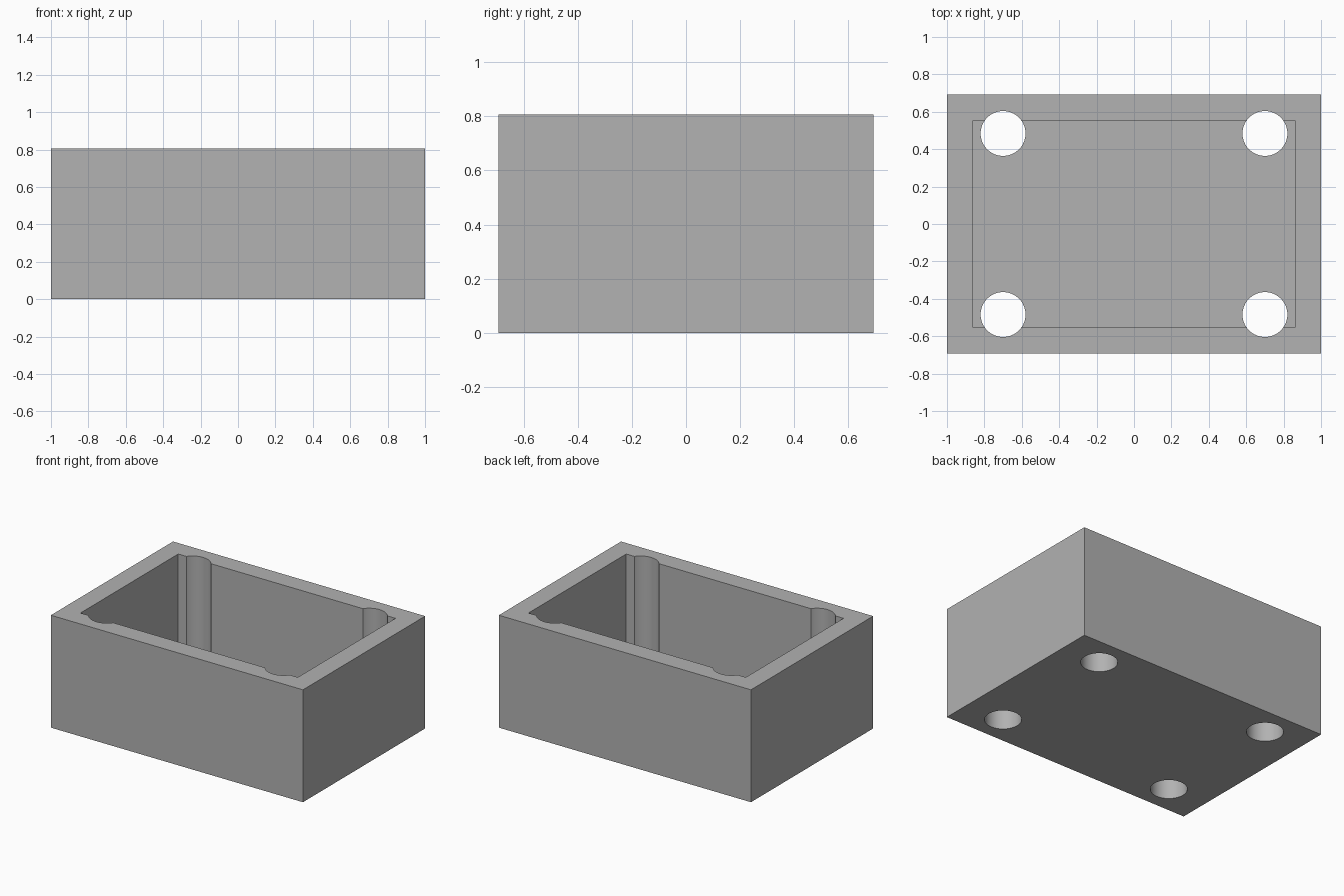
import bpy
import math

WIDTH, DEPTH, HEIGHT = 2.0, 1.384, 0.806
WALL = 0.138
HOLE_X, HOLE_Y, HOLE_RADIUS = 0.70, 0.484, 0.12

if "Cube" in bpy.data.objects:
    bpy.data.objects.remove(bpy.data.objects["Cube"], do_unlink=True)

grey = bpy.data.materials.new("plain_grey")
grey.use_nodes = True
colour = (0.445, 0.445, 0.445, 1.0)
grey.diffuse_color = colour
grey.node_tree.nodes["Principled BSDF"].inputs["Base Color"].default_value = colour


def add_box(name, size, bottom):
    bpy.ops.mesh.primitive_cube_add(size=1, location=(0, 0, bottom + size[2] / 2))
    box = bpy.context.object
    box.name = name
    box.scale = size
    bpy.ops.object.transform_apply(location=True, rotation=False, scale=True)
    box.data.materials.append(grey)
    return box


def cut(target, cutter):
    bpy.context.view_layer.objects.active = target
    mod = target.modifiers.new("cut", 'BOOLEAN')
    mod.operation = 'DIFFERENCE'
    mod.solver = 'EXACT'
    mod.object = cutter
    bpy.ops.object.modifier_apply(modifier=mod.name)
    bpy.data.objects.remove(cutter, do_unlink=True)


# Open box with an even wall and floor
body = add_box("open_box", (WIDTH, DEPTH, HEIGHT), 0)
cut(body, add_box("cavity_cutter", (WIDTH - 2 * WALL, DEPTH - 2 * WALL, HEIGHT), WALL + 0.004))

# Corner holes run through the floor and groove the long walls
for sx in (-1, 1):
    for sy in (-1, 1):
        bpy.ops.mesh.primitive_cylinder_add(
            vertices=64, radius=HOLE_RADIUS, depth=HEIGHT * 2,
            location=(sx * HOLE_X, sy * HOLE_Y, HEIGHT / 2))
        drill = bpy.context.object
        drill.name = "hole_cutter"
        drill.data.materials.append(grey)
        cut(body, drill)

# Smooth round walls, crisp edges
bpy.ops.object.select_all(action='DESELECT')
body.select_set(True)
bpy.context.view_layer.objects.active = body
bpy.ops.object.shade_smooth_by_angle(angle=math.radians(30))
